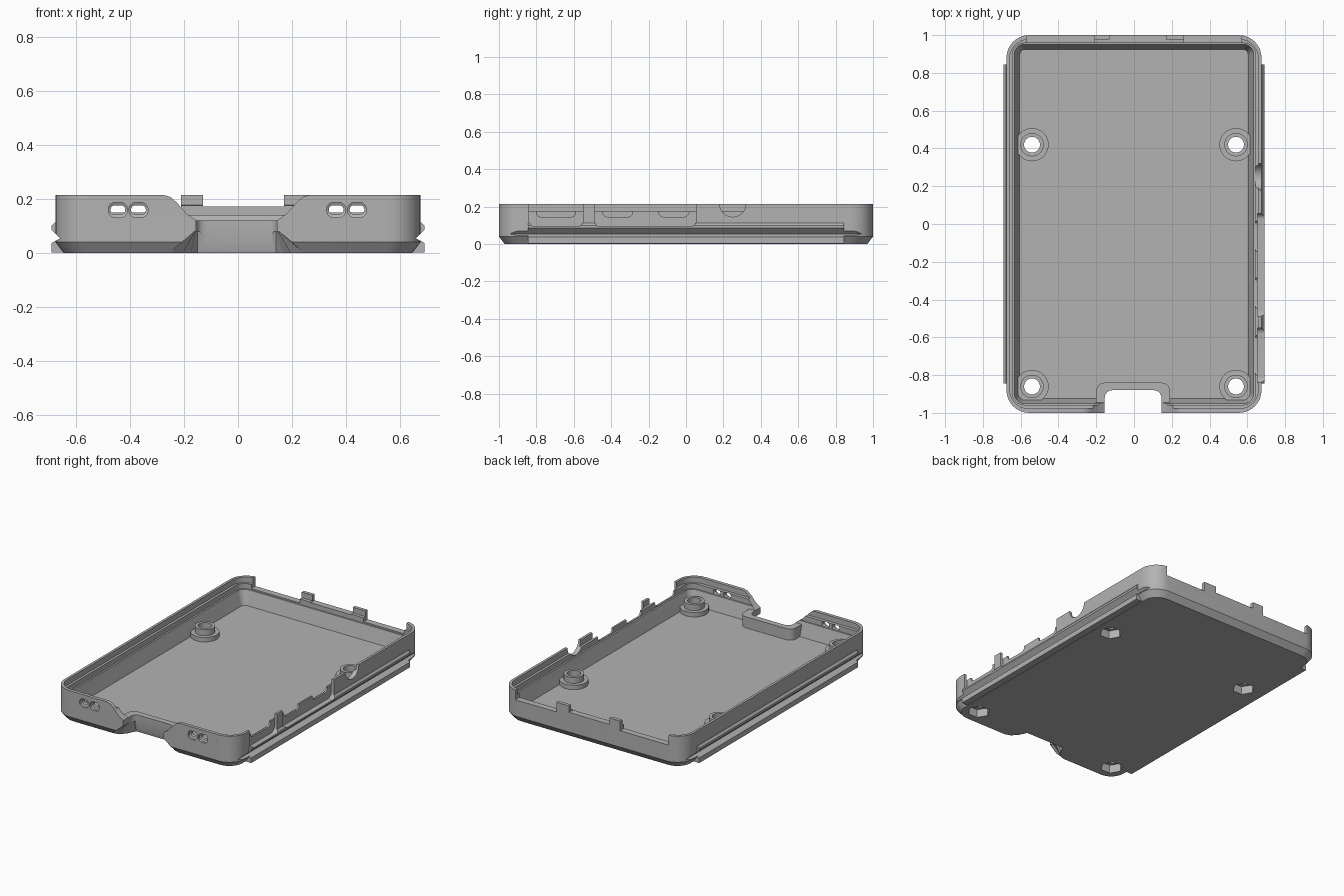
import bpy, bmesh, math
from mathutils import Vector

cube = bpy.data.objects.get("Cube")
if cube:
    bpy.data.objects.remove(cube)

grey = bpy.data.materials.new("plain grey")
grey.use_nodes = True
COLOUR = (0.45, 0.45, 0.45, 1)
grey.diffuse_color = COLOUR
grey.node_tree.nodes["Principled BSDF"].inputs["Base Color"].default_value = COLOUR

# Maps (u, v, w) to world space, w being the extrusion direction
AXES = {"Z": lambda u, v, w: (u, v, w),
        "Y": lambda u, v, w: (u, w, v),
        "X": lambda u, v, w: (w, u, v)}


def loft(name, rings, axis="Z"):
    """Closed solid through a stack of (outline, level) rings."""
    bm = bmesh.new()
    loops = [[bm.verts.new(AXES[axis](u, v, w)) for u, v in pts] for pts, w in rings]
    n = len(loops[0])
    for a, b in zip(loops, loops[1:]):
        for i in range(n):
            j = (i + 1) % n
            bm.faces.new((a[i], a[j], b[j], b[i]))
    bm.faces.new(loops[0])
    bm.faces.new(loops[-1])
    bmesh.ops.recalc_face_normals(bm, faces=bm.faces)
    mesh = bpy.data.meshes.new(name)
    bm.to_mesh(mesh)
    bm.free()
    mesh.materials.append(grey)
    obj = bpy.data.objects.new(name, mesh)
    bpy.context.collection.objects.link(obj)
    return obj


def rounded(u0, u1, v0, v1, r, seg=8):
    """Rounded rectangle outline."""
    pts = []
    for k, (cu, cv) in enumerate([(u1 - r, v1 - r), (u0 + r, v1 - r),
                                  (u0 + r, v0 + r), (u1 - r, v0 + r)]):
        for i in range(seg + 1):
            a = math.pi / 2 * (k + i / seg)
            pts.append((cu + r * math.cos(a), cv + r * math.sin(a)))
    return pts


def plate(hx, hy, r):
    return rounded(-hx, hx, -hy, hy, r)


def circle(cu, cv, r, n=32):
    return [(cu + r * math.cos(2 * math.pi * i / n),
             cv + r * math.sin(2 * math.pi * i / n)) for i in range(n)]


def box(u0, u1, v0, v1):
    return [(u0, v0), (u1, v0), (u1, v1), (u0, v1)]


def prism(name, outline, w0, w1, axis="Z"):
    return loft(name, [(outline, w0), (outline, w1)], axis)


def combine(tool, operation="DIFFERENCE"):
    tool.hide_render = True
    mod = tray.modifiers.new("cut", "BOOLEAN")
    mod.operation = operation
    mod.solver = "EXACT"
    mod.object = tool
    bpy.context.view_layer.objects.active = tray
    bpy.ops.object.modifier_apply(modifier=mod.name)
    bpy.data.objects.remove(tool)


# Outer body with a chamfered underside
tray = loft("case_tray", [(plate(0.645, 0.97, 0.1), 0),
                          (plate(0.675, 1.0, 0.12), 0.04),
                          (plate(0.675, 1.0, 0.12), 0.215)])

# Side rails with a V groove that runs on into the corners
for s in (-1, 1):
    rail = [(s * x, z) for x, z in [(0.6, 0.002), (0.69, 0.002), (0.69, 0.1),
                                    (0.678, 0.113), (0.6, 0.113)]]
    combine(prism("rail", rail, -0.845, 0.845, "Y"), "UNION")
    groove = [(s * x, z) for x, z in [(0.658, 0.054), (0.72, 0.02), (0.72, 0.115)]]
    combine(prism("groove", groove, -0.94, 0.94, "Y"))

# Cavity with sloped walls and a stepped rim
combine(loft("cavity", [(plate(0.605, 0.925, 0.03), 0.045),
                        (plate(0.633, 0.95, 0.05), 0.14),
                        (plate(0.643, 0.957, 0.06), 0.141),
                        (plate(0.643, 0.957, 0.06), 0.176),
                        (plate(0.658, 0.977, 0.1), 0.177),
                        (plate(0.658, 0.977, 0.1), 0.3)]))

# Card notch: surrounding wall, dipped front edge, opening, flared underside
combine(prism("notch_wall", rounded(-0.2, 0.19, -0.99, -0.84, 0.045), 0.01, 0.12), "UNION")
dip = [(-0.29, 0.3), (-0.28, 0.216), (-0.25, 0.207), (-0.225, 0.185), (-0.19, 0.145),
       (-0.155, 0.121), (0.145, 0.121), (0.18, 0.145), (0.215, 0.185), (0.24, 0.207),
       (0.27, 0.216), (0.28, 0.3)]
combine(prism("front_dip", dip, -1.1, -0.9, "Y"))
combine(prism("notch_opening", rounded(-0.155, 0.145, -1.2, -0.88, 0.04), -0.1, 0.3))


def flare(spread, depth):
    half = [(0.15 + 1.1 * spread, -1.1), (0.15 + spread, -0.975), (0.15 + 0.5 * spread, -0.955),
            (0.15 + 0.2 * spread, -0.92), (0.145, -0.88 + depth)]
    return [(x - 0.005, y) for x, y in half] + [(-x - 0.005, y) for x, y in reversed(half)]


combine(loft("notch_flare", [(flare(0.11, 0.015), -0.01), (flare(0.005, -0.01), 0.08)]))

# Paired slots in the front wall
for cx in (-0.444, -0.368, 0.363, 0.44):
    combine(loft("front_slot", [
        (rounded(cx - 0.035, cx + 0.035, 0.131, 0.187, 0.026), -1.02),
        (rounded(cx - 0.035, cx + 0.035, 0.131, 0.187, 0.026), -0.985),
        (rounded(cx - 0.027, cx + 0.027, 0.143, 0.176, 0.015), -0.98),
        (rounded(cx - 0.027, cx + 0.027, 0.143, 0.176, 0.015), -0.88)], "Y"))

# Port recesses and openings along the side
for y0, y1 in ((-0.84, -0.55), (-0.49, 0.055)):
    combine(prism("port_recess", rounded(y0, y1, 0.095, 0.4, 0.03), 0.655, 0.8, "X"))
for y0, y1 in ((-0.8, -0.59), (-0.445, -0.285), (-0.145, 0.015)):
    combine(prism("port_opening", rounded(y0, y1, 0.145, 0.4, 0.025), 0.55, 0.8, "X"))
combine(prism("round_port", circle(0.25, 0.215, 0.07), 0.55, 0.8, "X"))

# Low back edge, leaving two tabs and the corners standing
for x0, x1, z in ((-0.57, -0.21, 0.15), (-0.13, 0.17, 0.172), (0.265, 0.57, 0.15)):
    combine(prism("back_gap", box(x0, x1, z, 0.4), 0.9, 1.1, "Y"))

# Screw posts with nut pockets underneath
for cx in (-0.54, 0.54):
    for cy in (-0.86, 0.42):
        combine(loft("screw_post", [(circle(cx, cy, 0.088), 0.02),
                                    (circle(cx, cy, 0.088), 0.075),
                                    (circle(cx, cy, 0.062), 0.0751),
                                    (circle(cx, cy, 0.062), 0.115)]), "UNION")
        combine(prism("nut_pocket", circle(cx, cy, 0.07, 6), -0.1, 0.055))
        combine(prism("screw_hole", circle(cx, cy, 0.042), -0.1, 0.3))

# Smooth the rounded corners, keep the edges crisp
bpy.ops.object.select_all(action="DESELECT")
tray.select_set(True)
bpy.context.view_layer.objects.active = tray
bpy.ops.object.shade_smooth_by_angle(angle=math.radians(25))
